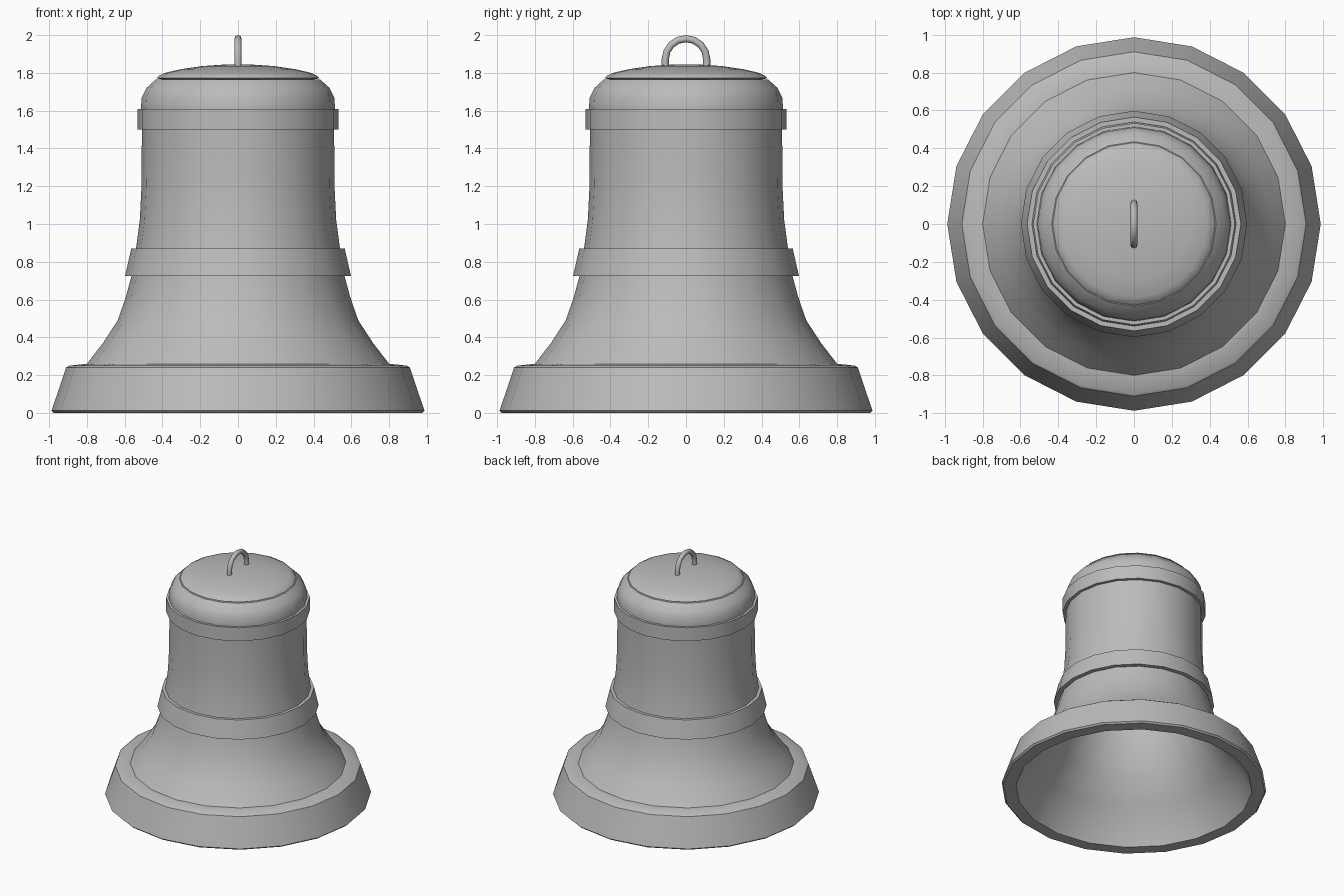
import bpy
import math

SIDES = 20

cube = bpy.data.objects.get("Cube")
if cube:
    bpy.data.objects.remove(cube, do_unlink=True)

grey = bpy.data.materials.new("cast grey metal")
grey.use_nodes = True
colour = (0.5, 0.5, 0.5, 1)
grey.diffuse_color = colour
grey.node_tree.nodes["Principled BSDF"].inputs["Base Color"].default_value = colour


def finish(obj, angle):
    obj.data.materials.append(grey)
    bpy.ops.object.select_all(action="DESELECT")
    obj.select_set(True)
    bpy.context.view_layer.objects.active = obj
    bpy.ops.object.shade_smooth_by_angle(angle=math.radians(angle))


def lathe(name, profile, closed=False, angle=35):
    """Spin (radius, height) points, listed upwards on the outside, about z."""
    verts, rings, faces = [], [], []
    for r, z in profile:
        count = SIDES if r > 0 else 1
        ring = []
        for i in range(count):
            a = math.tau * i / SIDES
            ring.append(len(verts))
            verts.append((r * math.cos(a), r * math.sin(a), z))
        rings.append(ring)
    pairs = list(zip(rings, rings[1:]))
    if closed:
        pairs.append((rings[-1], rings[0]))
    for low, high in pairs:
        # Two neighbouring points on the axis have no surface between them
        if len(low) == len(high) == 1:
            continue
        for i in range(SIDES):
            j = (i + 1) % SIDES
            if len(high) == 1:
                faces.append((low[i], low[j], high[0]))
            elif len(low) == 1:
                faces.append((low[0], high[j], high[i]))
            else:
                faces.append((low[i], low[j], high[j], high[i]))
    mesh = bpy.data.meshes.new(name)
    mesh.from_pydata(verts, [], faces)
    obj = bpy.data.objects.new(name, mesh)
    bpy.context.collection.objects.link(obj)
    finish(obj, angle)


# Hollow bell: outside from the mouth to the crown, then back down the inside
outside = [(0.975, 0), (0.987, 0.012), (0.91, 0.24), (0.895, 0.25), (0.8, 0.26),
           (0.715, 0.37), (0.637, 0.49), (0.595, 0.61), (0.565, 0.72), (0.54, 0.87),
           (0.52, 1.02), (0.511, 1.2), (0.509, 1.5), (0.514, 1.61), (0.51, 1.67),
           (0.485, 1.72), (0.435, 1.765), (0, 1.775)]
inside = [(0, 1.69), (0.36, 1.67), (0.42, 1.6), (0.43, 1.2), (0.45, 0.9),
          (0.5, 0.65), (0.59, 0.43), (0.71, 0.26), (0.81, 0.14), (0.88, 0)]
lathe("bell_body", outside + inside, closed=True)

# Raised bands around the waist and the shoulder
lathe("waist_band", [(0.54, 0.725), (0.598, 0.725), (0.565, 0.87), (0.52, 0.87)], closed=True)
lathe("shoulder_band", [(0.49, 1.5), (0.533, 1.5), (0.533, 1.61), (0.49, 1.61)], closed=True)

# Shallow domed cap
lathe("crown_cap", [(0.4, 1.765), (0.43, 1.772), (0.42, 1.784), (0.388, 1.8),
                    (0.3, 1.82), (0.19, 1.836), (0.09, 1.843), (0, 1.845)], angle=25)

# Hanging loop: a round rod bent into an arch
arch, rod, centre = 0.11, 0.019, 1.871
path = [(arch, 1.82)]
path += [(arch * math.cos(math.pi * i / 8), centre + arch * math.sin(math.pi * i / 8))
         for i in range(9)]
path.append((-arch, 1.82))
curve = bpy.data.curves.new("hanging_loop_path", "CURVE")
curve.dimensions = "3D"
curve.bevel_depth = rod
curve.bevel_resolution = 2
curve.use_fill_caps = True
spline = curve.splines.new("POLY")
spline.points.add(len(path) - 1)
for point, (y, z) in zip(spline.points, path):
    point.co = (0, y, z, 1)
loop = bpy.data.objects.new("hanging_loop", curve)
bpy.context.collection.objects.link(loop)
bpy.ops.object.select_all(action="DESELECT")
loop.select_set(True)
bpy.context.view_layer.objects.active = loop
bpy.ops.object.convert(target="MESH")
finish(bpy.context.object, 50)
